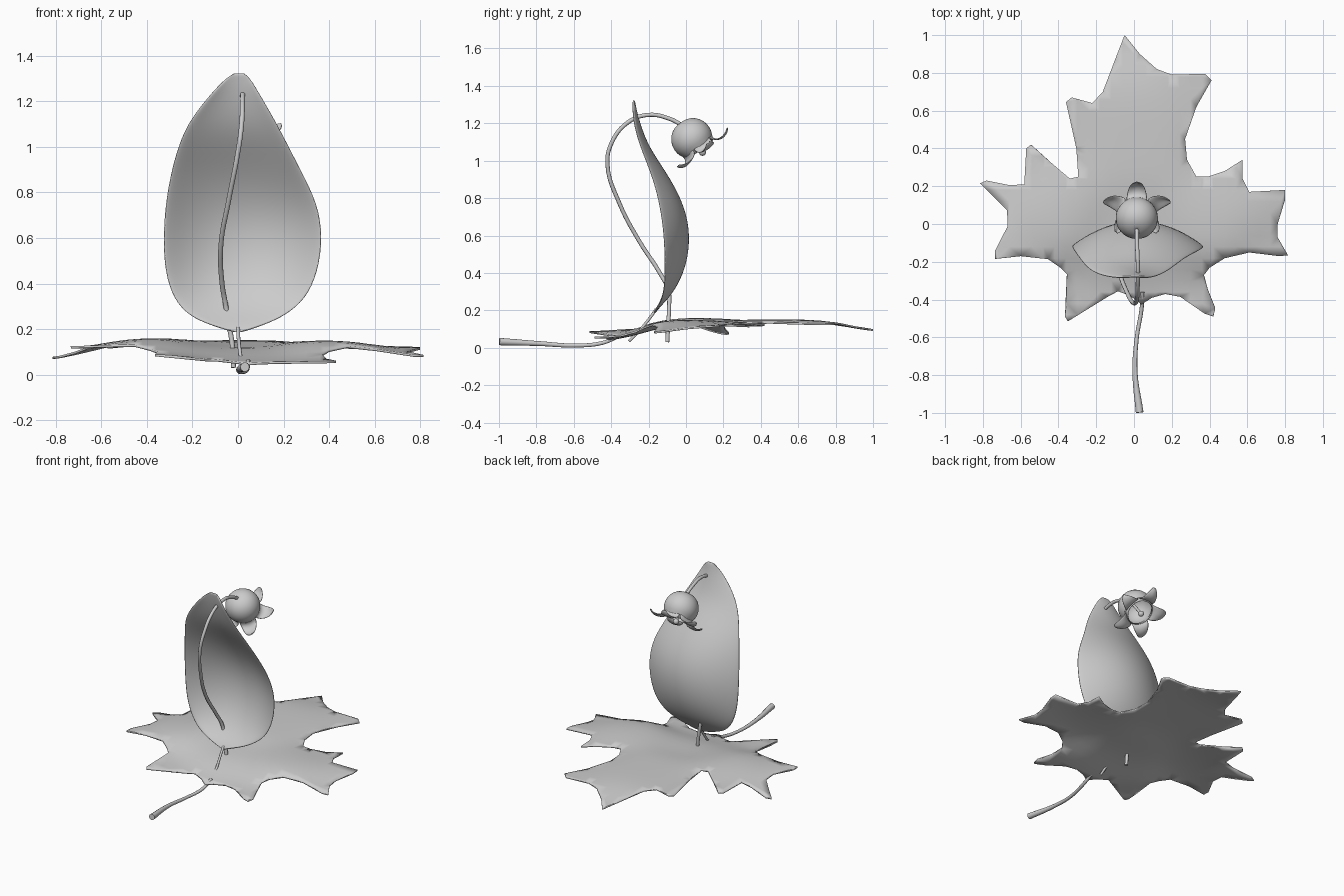
import bpy, math
from mathutils import Vector
from mathutils.geometry import delaunay_2d_cdt

if "Cube" in bpy.data.objects:
    bpy.data.objects.remove(bpy.data.objects["Cube"])


def mesh_obj(name, verts, faces, thick=0.0, subsurf=0):
    me = bpy.data.meshes.new(name)
    me.from_pydata([tuple(v) for v in verts], [], faces)
    me.update()
    ob = bpy.data.objects.new(name, me)
    bpy.context.collection.objects.link(ob)
    for p in me.polygons:
        p.use_smooth = True
    if thick:
        m = ob.modifiers.new("thickness", 'SOLIDIFY')
        m.thickness, m.offset = thick, 0
    if subsurf:
        m = ob.modifiers.new("smooth", 'SUBSURF')
        m.levels = m.render_levels = subsurf
    return ob


def tube(name, pts, r, radii=None):
    cu = bpy.data.curves.new(name, 'CURVE')
    cu.dimensions = '3D'
    cu.bevel_depth, cu.bevel_resolution, cu.resolution_u = r, 3, 6
    cu.use_fill_caps = True
    sp = cu.splines.new('BEZIER')
    sp.bezier_points.add(len(pts) - 1)
    for i, p in enumerate(pts):
        b = sp.bezier_points[i]
        b.co = p
        b.handle_left_type = b.handle_right_type = 'AUTO'
        b.radius = radii[i] if radii else 1
    ob = bpy.data.objects.new(name, cu)
    bpy.context.collection.objects.link(ob)
    return ob


def grid_faces(rows, cols, wrap=False):
    n = cols if wrap else cols - 1
    return [(i * cols + j, i * cols + (j + 1) % cols,
             (i + 1) * cols + (j + 1) % cols, (i + 1) * cols + j)
            for i in range(rows - 1) for j in range(n)]


# Lobed ground leaf: outline filled with a grid, gently draped
outline = [(-.05, 1), (.03, .9), (.12, .82), (.2, .79), (.375, .795), (.41, .76), (.33, .62),
           (.27, .45), (.28, .34), (.33, .25), (.39, .25), (.48, .28), (.575, .34), (.575, .24),
           (.61, .17), (.8, .18), (.8, .13), (.76, 0), (.76, -.07), (.815, -.165), (.77, -.17),
           (.61, -.15), (.48, -.18), (.4, -.23), (.37, -.27), (.39, -.345), (.43, -.445),
           (.42, -.49), (.375, -.475), (.245, -.385), (.165, -.37), (.095, -.39), (.04, -.425),
           (-.02, -.38), (-.085, -.355), (-.14, -.385), (-.35, -.515), (-.365, -.49),
           (-.355, -.265), (-.39, -.23), (-.455, -.185), (-.6, -.17), (-.735, -.185),
           (-.735, -.14), (-.67, -.015), (-.67, .07), (-.815, .215), (-.78, .23), (-.655, .205),
           (-.58, .21), (-.57, .4), (-.545, .42), (-.445, .33), (-.34, .24), (-.295, .25),
           (-.305, .4), (-.36, .645), (-.33, .67), (-.22, .64), (-.165, .7), (-.1, .87)]
heights = [(.04, -.42, .035), (.42, -.49, .055), (-.36, -.5, .085), (.81, -.16, .075),
           (.8, .18, .12), (-.82, .22, .06), (-.73, -.16, .12), (-.45, .1, .16), (.45, 0, .15),
           (0, -.1, .12), (0, .4, .145), (0, .7, .15), (-.05, 1, .085), (.4, .77, .125),
           (-.35, .66, .14), (.57, .33, .11), (-.55, .41, .12)]


def drape(x, y):
    w = [(math.exp(-((x - a) ** 2 + (y - b) ** 2) / .05), z) for a, b, z in heights]
    return sum(k * z for k, z in w) / sum(k for k, z in w)


def inside(x, y):
    hit = False
    for (x0, y0), (x1, y1) in zip(outline, outline[1:] + outline[:1]):
        if (y0 > y) != (y1 > y) and x < x0 + (y - y0) * (x1 - x0) / (y1 - y0):
            hit = not hit
    return hit


n = len(outline)
pts = [Vector(p) for p in outline]
pts += [Vector((i * .06, j * .06)) for i in range(-14, 15) for j in range(-9, 17)
        if inside(i * .06, j * .06)]
res = delaunay_2d_cdt(pts, [(i, (i + 1) % n) for i in range(n)], [], 1, 1e-5)
faces = [f for f in res[2] if inside(*(sum((res[0][i] for i in f), Vector((0, 0))) / len(f)))]
mesh_obj("ground_leaf", [(p.x, p.y, drape(p.x, p.y)) for p in res[0]], faces, .01)

# Ground leaf stalk
tube("ground_leaf_stalk",
     [(.045, -.36, .06), (.04, -.45, .025), (.015, -.6, .012), (.005, -.78, .022), (.03, -.998, .033)],
     .012, [.8, .9, .9, 1.1, 1.7])

# Upright cupped leaf: z, left x, right x, centre y, edge y
rows = [(.185, -.008, .008, -.17, -.17), (.22, -.13, .12, -.145, -.15), (.26, -.22, .21, -.105, -.13),
        (.33, -.285, .3, -.05, -.115), (.45, -.325, .355, .002, -.115), (.6, -.332, .376, .02, -.12),
        (.75, -.322, .355, -.008, -.14), (.9, -.295, .277, -.085, -.175), (1.05, -.25, .2, -.19, -.235),
        (1.15, -.19, .145, -.235, -.268), (1.25, -.105, .085, -.265, -.285),
        (1.3, -.055, .055, -.275, -.28), (1.325, -.015, .025, -.28, -.28)]
verts = []
for z, l, r, yc, ye in rows:
    for j in range(9):
        u = j / 4 - 1
        verts.append(((l + r) / 2 + u * (r - l) / 2, yc + (ye - yc) * u * u, z))
mesh_obj("upright_leaf", verts, grid_faces(len(rows), 9), .012, 2)
tube("upright_leaf_stalk", [(0, -.16, .205), (.003, -.2, .15), (.01, -.25, .09), (.02, -.305, .035)], .008)

# Arching flower stem
tube("flower_stem",
     [(-.02, -.1, .03), (-.025, -.095, .13), (-.04, -.09, .22), (-.055, -.095, .31), (-.07, -.14, .4),
      (-.075, -.25, .57), (-.04, -.355, .77), (0, -.42, .98), (.015, -.4, 1.09), (.02, -.31, 1.205),
      (.02, -.2, 1.245), (.015, -.09, 1.225), (.015, -.02, 1.19)], .011)

# Nodding bell flower, built along its own axis
centre = Vector((.015, .03, 1.12))
axis, up, side = Vector((0, .61, -.79)), Vector((0, .79, .61)), Vector((1, 0, 0))


def place(s, r, a, w=0):
    out = up * math.cos(a) + side * math.sin(a)
    across = side * math.cos(a) - up * math.sin(a)
    return centre + axis * s + out * r + across * w


profile = [(-.1, .004), (-.098, .04), (-.075, .083), (-.03, .11), (.02, .113), (.055, .095), (.08, .083)]
verts = [place(s, r, 2 * math.pi * k / 20) for s, r in profile for k in range(20)]
mesh_obj("flower_bell", verts, grid_faces(len(profile), 20, True), .006, 1)

# Five curled petals: axial position, radius, half width
petal = [(.05, .092, .056), (.078, .09, .056), (.097, .112, .052), (.102, .14, .042),
         (.092, .17, .026), (.075, .187, .008)]
for k in range(5):
    verts = [place(s - .008 * abs(u), r - .012 * u * u * (w > .05), 2 * math.pi * k / 5, w * u)
             for s, r, w in petal for u in (-1, -.5, 0, .5, 1)]
    mesh_obj(f"petal_{k + 1}", verts, grid_faces(len(petal), 5), .007, 1)

# Pistil with a round tip
tube("pistil", [place(-.09, 0, 0), place(0, 0, 0), place(.09, 0, 0)], .009)
bpy.ops.mesh.primitive_uv_sphere_add(segments=16, ring_count=10, radius=.019, location=place(.095, 0, 0))
tip = bpy.context.object
tip.name = "pistil_tip"
bpy.ops.object.shade_smooth()
